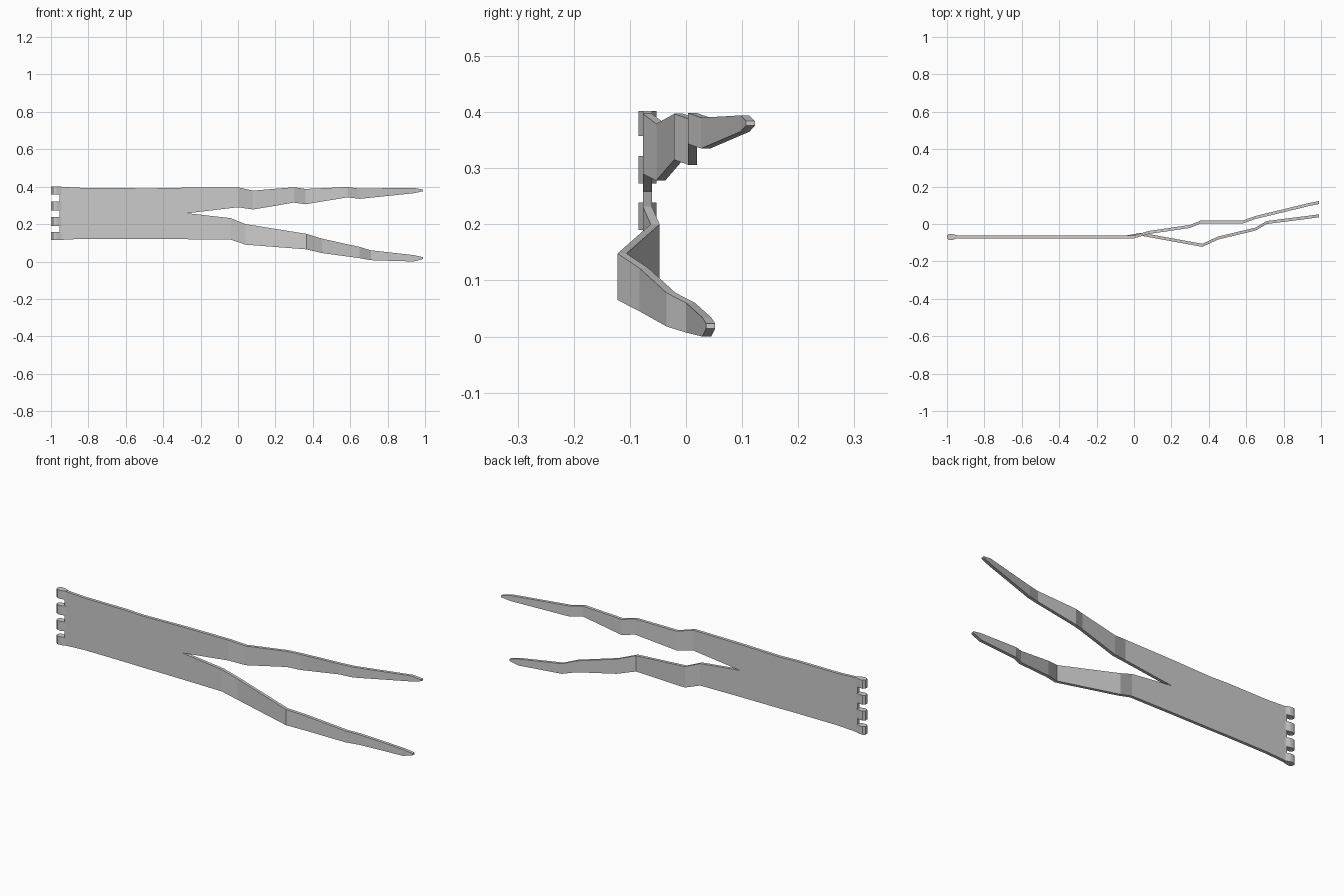
import bpy, bmesh
from mathutils import Vector

if "Cube" in bpy.data.objects:
    bpy.data.objects.remove(bpy.data.objects["Cube"])

PLATE_Y, THICK, SPLIT_Z = -0.069, 0.016, 0.258


def finish(bm, name):
    bmesh.ops.recalc_face_normals(bm, faces=bm.faces)
    mesh = bpy.data.meshes.new(name)
    bm.to_mesh(mesh)
    bm.free()
    obj = bpy.data.objects.new(name, mesh)
    bpy.context.collection.objects.link(obj)
    return obj


# Stations along each half of the strap: x, y, bottom z, top z
upper = [(-0.955, PLATE_Y, SPLIT_Z, 0.400), (-0.84, PLATE_Y, SPLIT_Z, 0.394),
         (-0.60, PLATE_Y, SPLIT_Z, 0.394), (-0.51, PLATE_Y, SPLIT_Z, 0.390),
         (-0.27, PLATE_Y, SPLIT_Z, 0.395),
         (0.00, PLATE_Y, 0.290, 0.397), (0.08, -0.045, 0.278, 0.379),
         (0.30, -0.013, 0.315, 0.397), (0.36, 0.012, 0.306, 0.388),
         (0.585, 0.012, 0.343, 0.398), (0.65, 0.035, 0.335, 0.390),
         (0.94, 0.105, 0.365, 0.394), (0.99, 0.115, 0.376, 0.384)]
lower = [(-0.955, PLATE_Y, 0.115, SPLIT_Z), (-0.84, PLATE_Y, 0.121, SPLIT_Z),
         (-0.60, PLATE_Y, 0.121, SPLIT_Z), (-0.51, PLATE_Y, 0.120, SPLIT_Z),
         (-0.27, PLATE_Y, 0.119, SPLIT_Z),
         (-0.04, PLATE_Y, 0.117, 0.232), (0.04, -0.055, 0.090, 0.200),
         (0.365, -0.114, 0.065, 0.148), (0.45, -0.075, 0.045, 0.122),
         (0.65, -0.027, 0.018, 0.078), (0.71, 0.008, 0.007, 0.060),
         (0.94, 0.037, 0.000, 0.034), (0.99, 0.044, 0.014, 0.023)]

# Forked strap: two ribbons welded along the split line, then thickened
bm = bmesh.new()
for stations in (upper, lower):
    rows = [(bm.verts.new((x, y - THICK / 2, lo)), bm.verts.new((x, y - THICK / 2, hi)))
            for x, y, lo, hi in stations]
    for a, b in zip(rows, rows[1:]):
        bm.faces.new((a[0], b[0], b[1], a[1]))
bmesh.ops.remove_doubles(bm, verts=bm.verts, dist=1e-5)
ext = bmesh.ops.extrude_face_region(bm, geom=bm.faces[:], use_keep_orig=True)
new_verts = [g for g in ext["geom"] if isinstance(g, bmesh.types.BMVert)]
bmesh.ops.translate(bm, verts=new_verts, vec=(0, THICK, 0))
finish(bm, "forked_strap")

# Hinge knuckles: rounded plan profile extruded upward
profile = [(-0.945, -0.008), (-0.97, -0.016), (-0.99, -0.016), (-1.0, -0.008),
           (-1.0, 0.008), (-0.99, 0.016), (-0.97, 0.016), (-0.945, 0.008)]
for i, (z0, z1) in enumerate([(0.115, 0.158), (0.190, 0.239), (0.273, 0.322), (0.357, 0.402)]):
    bm = bmesh.new()
    face = bm.faces.new([bm.verts.new((x, PLATE_Y + y, z0)) for x, y in profile])
    ext = bmesh.ops.extrude_face_region(bm, geom=[face], use_keep_orig=True)
    verts = [g for g in ext["geom"] if isinstance(g, bmesh.types.BMVert)]
    bmesh.ops.translate(bm, verts=verts, vec=Vector((0, 0, z1 - z0)))
    finish(bm, f"hinge_knuckle_{i + 1}")
